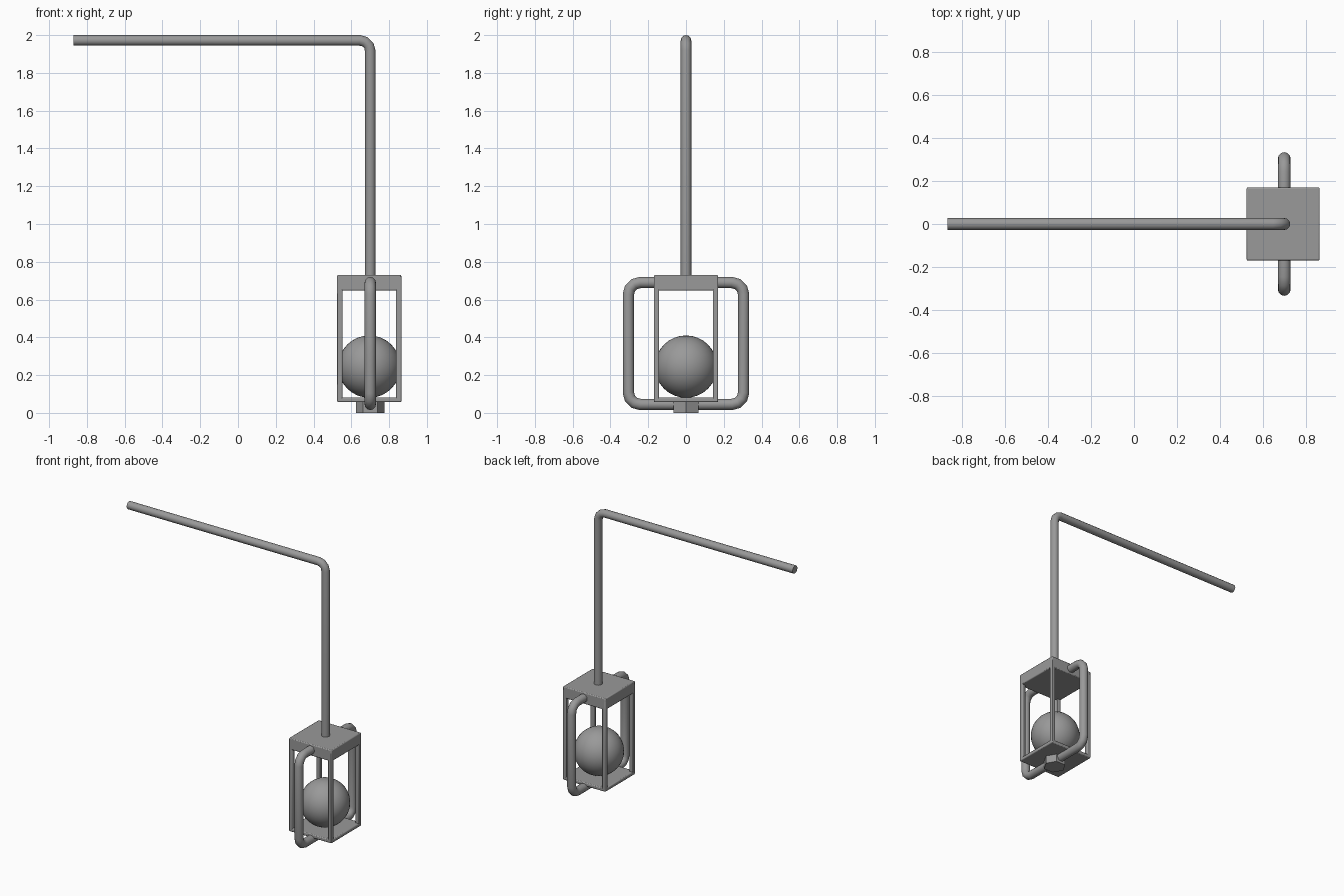
import bpy
import math
from mathutils import Vector

cube = bpy.data.objects.get("Cube")
if cube:
    bpy.data.objects.remove(cube, do_unlink=True)

grey = bpy.data.materials.new("plain grey")
grey.use_nodes = True
colour = (0.32, 0.32, 0.32, 1)
grey.diffuse_color = colour
grey.node_tree.nodes["Principled BSDF"].inputs["Base Color"].default_value = colour

CX = 0.695      # lantern axis
HALF = 0.17     # lantern half width
BASE, TOP = 0.057, 0.73


def finish(name, smooth=True):
    ob = bpy.context.object
    ob.name = name
    ob.data.materials.clear()
    ob.data.materials.append(grey)
    if smooth:
        bpy.ops.object.shade_smooth_by_angle(angle=math.radians(35))
    return ob


def box(name, x, y, z0, z1, width, bevel=0.006):
    bpy.ops.mesh.primitive_cube_add(size=1, location=(x, y, (z0 + z1) / 2))
    ob = bpy.context.object
    ob.scale = (width, width, z1 - z0)
    bpy.ops.object.transform_apply(location=False, rotation=False, scale=True)
    mod = ob.modifiers.new("soft edges", "BEVEL")
    mod.width, mod.segments = bevel, 2
    return finish(name)


def rounded(corners, radius, steps=3):
    """Replace inner corners of a path by right-angle arcs."""
    pts = [Vector(c) for c in corners]
    path = [pts[0]]
    for a, b, c in zip(pts, pts[1:], pts[2:]):
        u, v = (a - b).normalized(), (c - b).normalized()
        centre = b + (u + v) * radius
        for i in range(steps + 1):
            t = math.pi / 2 * i / steps
            path.append(centre - v * radius * math.cos(t) - u * radius * math.sin(t))
    return path + [pts[-1]]


def pipe(name, corners, thickness, bend):
    path = rounded(corners, bend)
    curve = bpy.data.curves.new(name, "CURVE")
    curve.dimensions = "3D"
    curve.bevel_depth = thickness
    curve.bevel_resolution = 4
    curve.use_fill_caps = True
    spline = curve.splines.new("POLY")
    spline.points.add(len(path) - 1)
    for point, co in zip(spline.points, path):
        point.co = (*co, 1)
    ob = bpy.data.objects.new(name, curve)
    bpy.context.collection.objects.link(ob)
    bpy.ops.object.select_all(action="DESELECT")
    ob.select_set(True)
    bpy.context.view_layer.objects.active = ob
    bpy.ops.object.convert(target="MESH")
    return finish(name)


# Hanging arm with one elbow
pipe("hanging_arm", [(-0.87, 0, 1.972), (0.70, 0, 1.972), (0.70, 0, TOP - 0.02)], 0.028, 0.055)

# Lantern cage: top block, floor plate and corner posts
box("top_block", CX, 0, 0.648, TOP, 2 * HALF)
box("floor_plate", CX, 0, BASE, 0.082, 2 * HALF)
POST = 0.028
for sx, side in ((-1, "right"), (1, "left")):
    for sy, end in ((-1, "front"), (1, "back")):
        off = HALF - POST / 2
        box(f"{end}_{side}_post", CX + sx * off, sy * off, BASE + 0.004, TOP - 0.02, POST, 0.005)

# Glowing ball
bpy.ops.mesh.primitive_uv_sphere_add(segments=32, ring_count=16, radius=0.165,
                                     location=(CX, 0, 0.245))
finish("ball")

# Side pipes from the top block round to the nut
for sy, end in ((-1, "front"), (1, "back")):
    pipe(f"{end}_pipe",
         [(0.70, sy * 0.15, 0.69), (0.70, sy * 0.305, 0.69),
          (0.70, sy * 0.305, 0.045), (0.70, sy * 0.03, 0.045)], 0.03, 0.062)

# Hexagonal nut under the floor
bpy.ops.mesh.primitive_cylinder_add(vertices=6, radius=0.076, depth=0.06,
                                    location=(0.70, 0, 0.03), rotation=(0, 0, math.pi / 6))
finish("bottom_nut", smooth=False)
